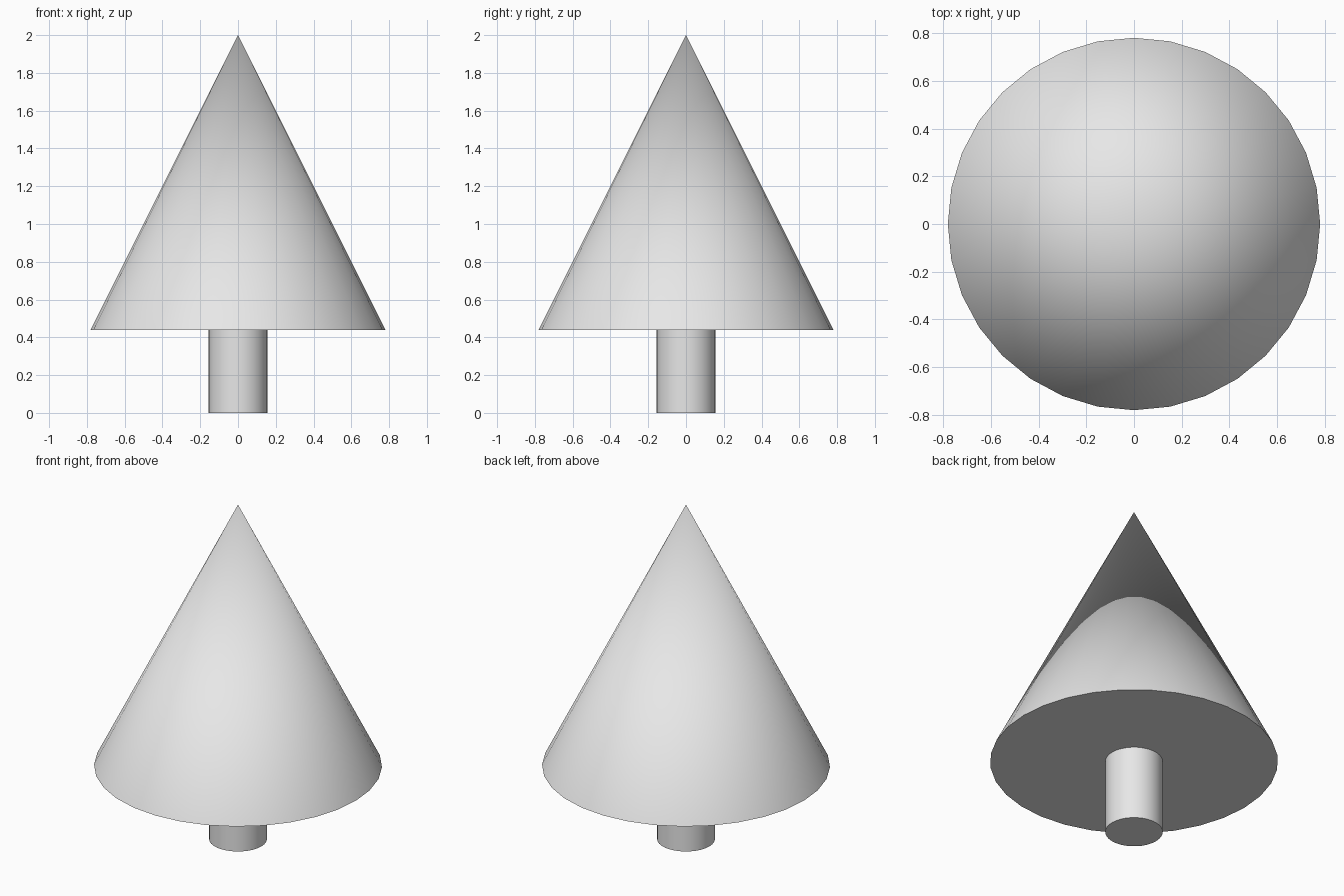
import bpy
import math

# Remove the default cube
cube = bpy.data.objects.get("Cube")
if cube:
    bpy.data.objects.remove(cube, do_unlink=True)

SIDES = 32
TREE_TOP = 2.0
CROWN_BASE = 0.44
CROWN_RADIUS = 0.78
TRUNK_RADIUS = 0.156

# Plain grey shared by both parts
grey = bpy.data.materials.new("plain_grey")
grey.use_nodes = True
colour = (0.8, 0.8, 0.8, 1.0)
grey.diffuse_color = colour
grey.node_tree.nodes["Principled BSDF"].inputs["Base Color"].default_value = colour


def tapered_part(name, bottom, top, bottom_radius, top_radius):
    """Add a capped, smooth-sided cone or cylinder between two heights."""
    bpy.ops.mesh.primitive_cone_add(
        vertices=SIDES, radius1=bottom_radius, radius2=top_radius,
        depth=top - bottom, location=(0, 0, (bottom + top) / 2))
    part = bpy.context.object
    part.name = name
    part.data.materials.append(grey)
    bpy.ops.object.shade_smooth_by_angle(angle=math.radians(30))
    return part


# Trunk
tapered_part("trunk", 0, CROWN_BASE, TRUNK_RADIUS, TRUNK_RADIUS)

# Cone-shaped crown
tapered_part("crown", CROWN_BASE, TREE_TOP, CROWN_RADIUS, 0)
